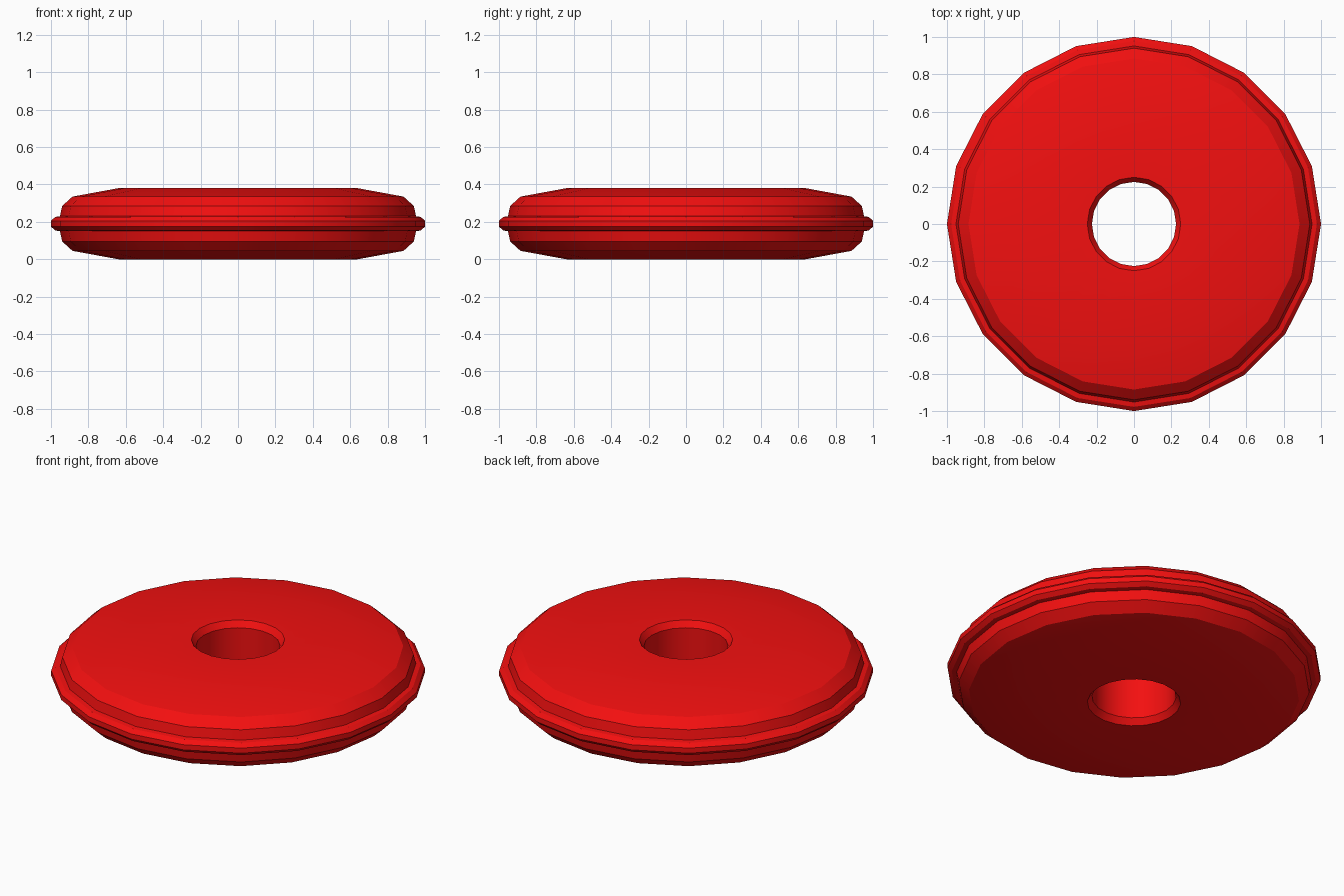
import bpy, bmesh, math

if "Cube" in bpy.data.objects:
    bpy.data.objects.remove(bpy.data.objects["Cube"])

SIDES = 20
MID = 0.19

# Upper half of the cross-section (radius, height above the middle plane)
upper = [(0.225, 0.155), (0.25, 0.19), (0.64, 0.19), (0.885, 0.145),
         (0.94, 0.095), (0.952, 0.04), (0.978, 0.036), (1.0, 0.015)]
# Mirror it to close the loop
profile = upper + [(r, -h) for r, h in reversed(upper)]

# Revolve the closed section around z
bm = bmesh.new()
rings = []
for i in range(SIDES):
    a = 2 * math.pi * i / SIDES
    rings.append([bm.verts.new((r * math.cos(a), r * math.sin(a), MID + h))
                  for r, h in profile])
n = len(profile)
for i in range(SIDES):
    p, q = rings[i], rings[(i + 1) % SIDES]
    for j in range(n):
        k = (j + 1) % n
        bm.faces.new((p[j], p[k], q[k], q[j]))
bmesh.ops.recalc_face_normals(bm, faces=bm.faces)
mesh = bpy.data.meshes.new("wheel_disc")
bm.to_mesh(mesh)
bm.free()

disc = bpy.data.objects.new("wheel_disc", mesh)
bpy.context.collection.objects.link(disc)

# Red material
red = bpy.data.materials.new("red")
red.diffuse_color = (0.9, 0.005, 0.005, 1)
red.use_nodes = True
red.node_tree.nodes["Principled BSDF"].inputs["Base Color"].default_value = red.diffuse_color
mesh.materials.append(red)

# Smooth around the disc, sharp at the rim steps
bpy.context.view_layer.objects.active = disc
disc.select_set(True)
bpy.ops.object.shade_smooth_by_angle(angle=math.radians(32))
